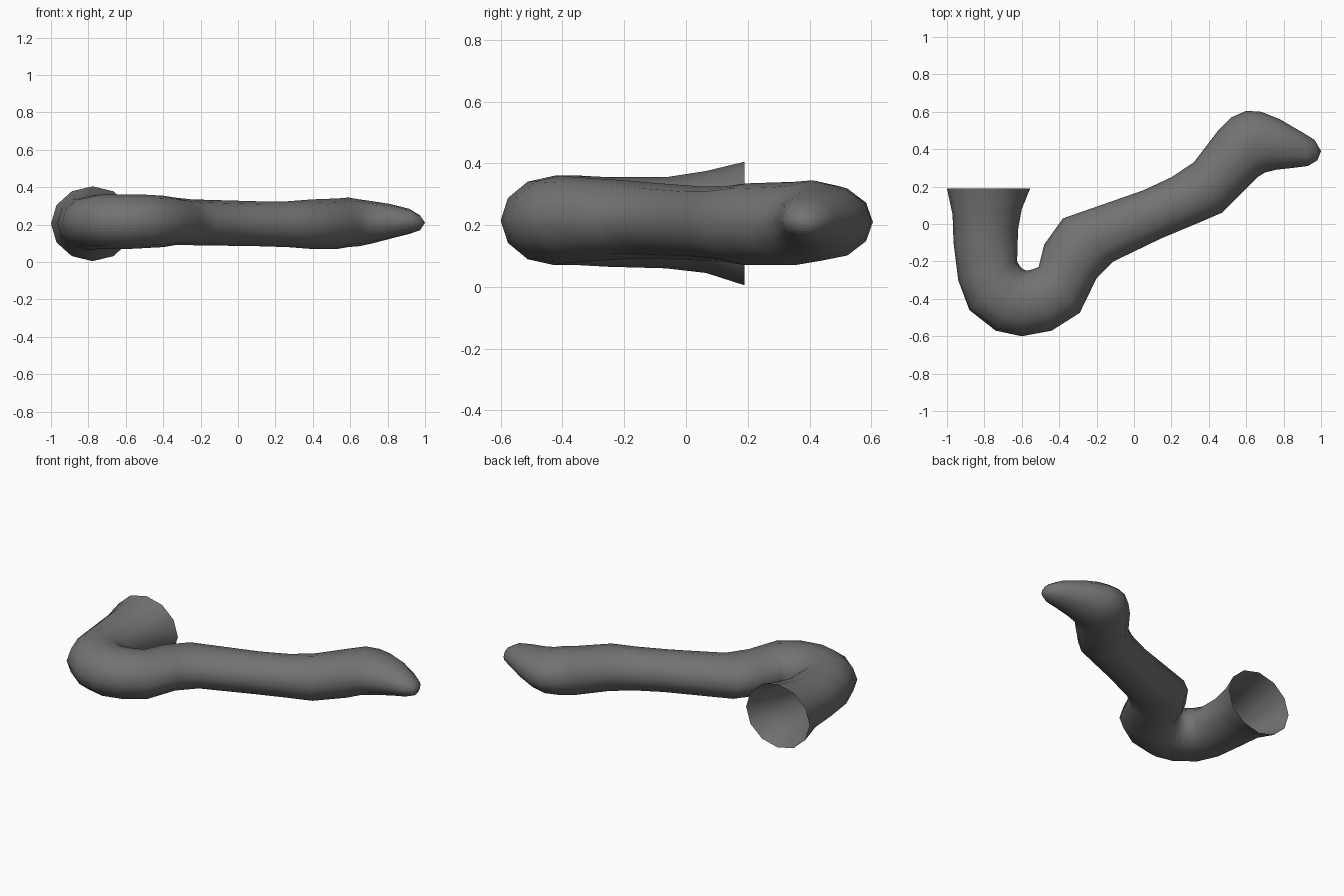
import bpy, bmesh, math
from mathutils import Vector

cube = bpy.data.objects.get("Cube")
if cube:
    bpy.data.objects.remove(cube, do_unlink=True)

grey = bpy.data.materials.new("dark_grey")
grey.use_nodes = True
colour = (0.17, 0.17, 0.17, 1)
grey.diffuse_color = colour
grey.node_tree.nodes["Principled BSDF"].inputs["Base Color"].default_value = colour

# Cross-sections of the bent tube: outer x, y, inner x, y, bottom, top
sections = [
    (-1, .19, -.555, .19, .005, .405),
    (-.97, .05, -.6, .08, .045, .375),
    (-.965, -.1, -.62, -.03, .06, .355),
    (-.94, -.3, -.625, -.2, .065, .355),
    (-.88, -.46, -.61, -.225, .07, .36),
    (-.74, -.57, -.595, -.24, .07, .36),
    (-.6, -.6, -.575, -.25, .07, .36),
    (-.44, -.57, -.545, -.243, .075, .36),
    (-.29, -.475, -.51, -.23, .08, .355),
    (-.2, -.29, -.48, -.11, .09, .345),
    (-.11, -.2, -.38, .03, .09, .335),
    (.15, -.075, .05, .18, .085, .325),
    (.33, 0, .2, .25, .08, .325),
    (.47, .06, .32, .33, .07, .335),
    (.61, .2, .45, .5, .07, .34),
    (.66, .25, .52, .57, .08, .345),
    (.7, .275, .6, .605, .085, .335),
    (.76, .29, .68, .6, .1, .325),
    (.85, .3, .78, .56, .125, .31),
    (.93, .31, .9, .49, .15, .285),
    (.98, .34, .965, .45, .17, .25),
]
SIDES = 12

bm = bmesh.new()
rings = []
for ox, oy, ix, iy, low, high in sections:
    centre = Vector(((ox + ix) / 2, (oy + iy) / 2, (low + high) / 2))
    across = Vector(((ix - ox) / 2, (iy - oy) / 2, 0))
    up = Vector((0, 0, (high - low) / 2))
    angles = [2 * math.pi * k / SIDES for k in range(SIDES)]
    rings.append([bm.verts.new(centre + across * math.cos(a) + up * math.sin(a))
                  for a in angles])

# Tube wall, open at the flared mouth
for a, b in zip(rings, rings[1:]):
    for k in range(SIDES):
        n = (k + 1) % SIDES
        bm.faces.new((a[k], a[n], b[n], b[k]))

# Rounded closed tip
tip = bm.verts.new((1, .39, .21))
for k in range(SIDES):
    bm.faces.new((rings[-1][k], rings[-1][(k + 1) % SIDES], tip))

bmesh.ops.recalc_face_normals(bm, faces=bm.faces)
mesh = bpy.data.meshes.new("bent_tube")
bm.to_mesh(mesh)
bm.free()
mesh.materials.append(grey)
tube = bpy.data.objects.new("bent_tube", mesh)
bpy.context.collection.objects.link(tube)
for p in mesh.polygons:
    p.use_smooth = True
